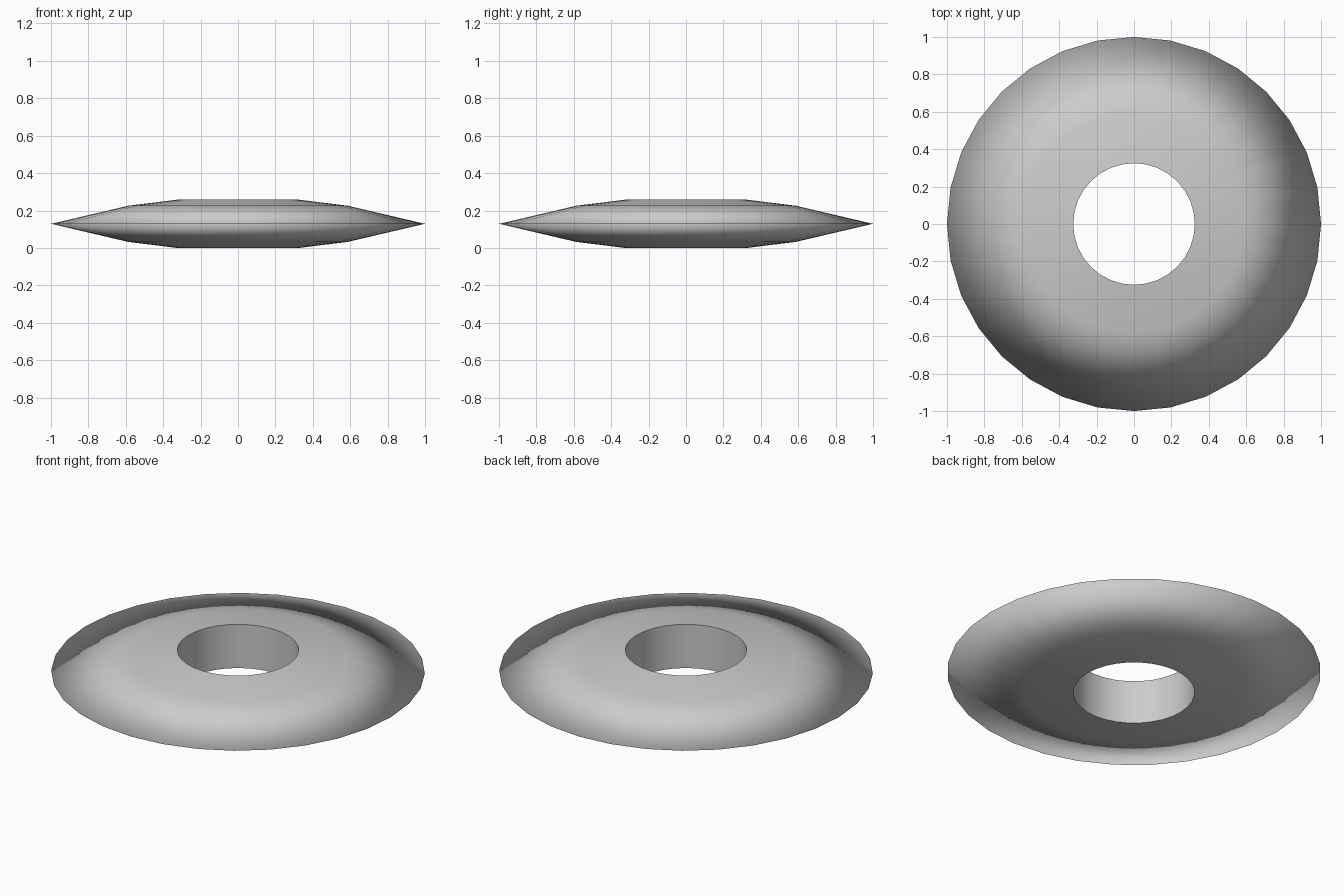
import bpy, bmesh, math

if "Cube" in bpy.data.objects:
    bpy.data.objects.remove(bpy.data.objects["Cube"])

SEGMENTS = 32
MID = 0.129
# Closed (radius, height) cross-section of the ring, walked counter-clockwise
PROFILE = [(0.325, 0.0), (0.585, 0.032), (1.0, MID), (0.585, 0.226), (0.325, 0.258)]

bm = bmesh.new()

# Vertex rings swept around z
rings = []
for r, z in PROFILE:
    rings.append([bm.verts.new((r * math.cos(2 * math.pi * i / SEGMENTS),
                                r * math.sin(2 * math.pi * i / SEGMENTS), z))
                  for i in range(SEGMENTS)])

# Skin between neighbouring rings, including the hole wall
for k in range(len(rings)):
    a, b = rings[k], rings[(k + 1) % len(rings)]
    for i in range(SEGMENTS):
        j = (i + 1) % SEGMENTS
        bm.faces.new((a[i], a[j], b[j], b[i])).smooth = True
bmesh.ops.recalc_face_normals(bm, faces=bm.faces)

# Crisp rims at the hole, soft shading over the outer edge
for ring in (rings[0], rings[-1]):
    for i in range(SEGMENTS):
        bm.edges.get((ring[i], ring[(i + 1) % SEGMENTS])).smooth = False

mesh = bpy.data.meshes.new("ring_disc")
bm.to_mesh(mesh)
bm.free()
bpy.context.collection.objects.link(bpy.data.objects.new("ring_disc", mesh))
